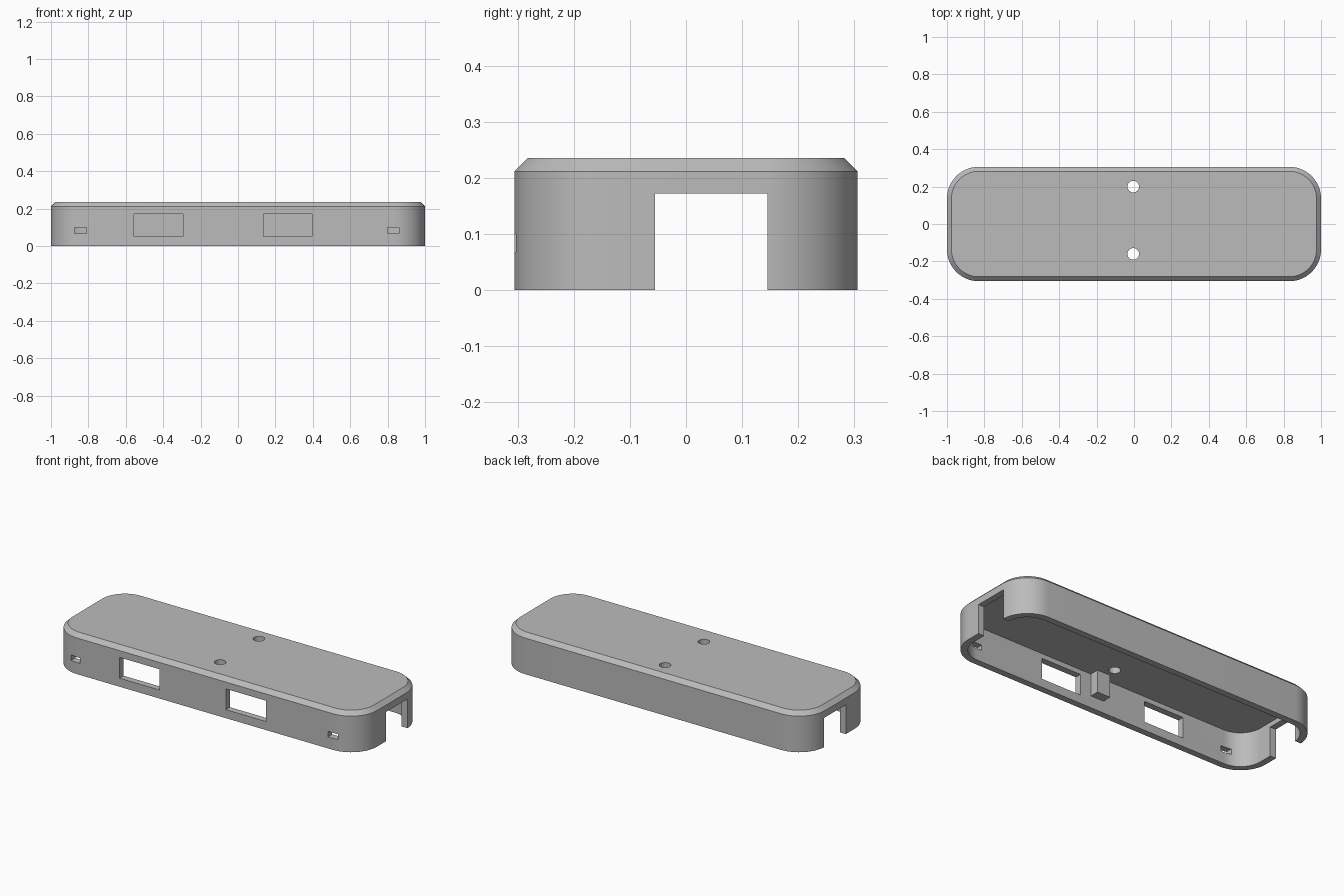
import bpy, bmesh, math
from mathutils import Matrix

if "Cube" in bpy.data.objects:
    bpy.data.objects.remove(bpy.data.objects["Cube"], do_unlink=True)

HALF_X, HALF_Y, HEIGHT, RADIUS = 1.0, 0.306, 0.236, 0.17
CHAMFER, WALL, CEILING = 0.024, 0.038, 0.2
NOTCH_TOP = 0.172

grey = bpy.data.materials.new("plain grey")
grey.use_nodes = True
grey.diffuse_color = (0.5, 0.5, 0.5, 1)
grey.node_tree.nodes["Principled BSDF"].inputs["Base Color"].default_value = (0.5, 0.5, 0.5, 1)


def make_object(name, bm):
    bmesh.ops.recalc_face_normals(bm, faces=bm.faces)
    mesh = bpy.data.meshes.new(name)
    bm.to_mesh(mesh)
    bm.free()
    mesh.materials.append(grey)
    obj = bpy.data.objects.new(name, mesh)
    bpy.context.collection.objects.link(obj)
    return obj


def rounded_ring(bm, inset, z, steps=16):
    """Rounded rectangle of vertices, pulled in from the outer outline."""
    r = RADIUS - inset
    ring = []
    for corner, (sx, sy) in enumerate([(1, 1), (-1, 1), (-1, -1), (1, -1)]):
        for i in range(steps + 1):
            a = math.pi / 2 * (corner + i / steps)
            ring.append(bm.verts.new((sx * (HALF_X - RADIUS) + r * math.cos(a),
                                      sy * (HALF_Y - RADIUS) + r * math.sin(a), z)))
    return ring


def add_box(bm, x0, x1, y0, y1, z0, z1):
    size = Matrix.Diagonal((x1 - x0, y1 - y0, z1 - z0, 1))
    place = Matrix.Translation(((x0 + x1) / 2, (y0 + y1) / 2, (z0 + z1) / 2))
    bmesh.ops.create_cube(bm, size=1, matrix=place @ size)


# Hollow shell: ceiling, inner wall, rim, outer wall, chamfer, top
bm = bmesh.new()
rings = [rounded_ring(bm, inset, z) for inset, z in
         [(WALL, CEILING), (WALL, 0), (0, 0), (0, HEIGHT - CHAMFER), (CHAMFER, HEIGHT)]]
for a, b in zip(rings, rings[1:]):
    for i in range(len(a)):
        j = (i + 1) % len(a)
        bm.faces.new((a[i], a[j], b[j], b[i]))
bm.faces.new(rings[0])
bm.faces.new(rings[-1])
shell = make_object("cover_shell", bm)

# Openings: end notches, front windows, small front slots, top screw holes
bm = bmesh.new()
for x in (-1, 1):
    add_box(bm, x - 0.1, x + 0.1, -0.055, 0.145, -0.1, NOTCH_TOP)
for x in (-0.425, 0.265):
    add_box(bm, x - 0.13, x + 0.13, -0.4, -0.25, 0.05, NOTCH_TOP)
for x in (-0.842, 0.83):
    add_box(bm, x - 0.031, x + 0.031, -0.4, -0.2, 0.068, 0.1)
for y in (-0.16, 0.2):
    bmesh.ops.create_cone(bm, cap_ends=True, segments=32, radius1=0.031, radius2=0.031,
                          depth=0.2, matrix=Matrix.Translation((-0.004, y, 0.25)))
cutter = make_object("opening_cutter", bm)
cutter.hide_render = True

cut = shell.modifiers.new("openings", 'BOOLEAN')
cut.operation = 'DIFFERENCE'
cut.solver = 'EXACT'
cut.object = cutter
bpy.ops.object.select_all(action='DESELECT')
bpy.context.view_layer.objects.active = shell
shell.select_set(True)
bpy.ops.object.modifier_apply(modifier=cut.name)
bpy.data.objects.remove(cutter, do_unlink=True)
bpy.ops.object.shade_smooth_by_angle(angle=math.radians(30))

# Square post hanging from the ceiling against the front wall
bm = bmesh.new()
add_box(bm, -0.02, 0.065, -HALF_Y + WALL / 2, -0.215, 0.07, CEILING + 0.01)
make_object("inner_post", bm)
